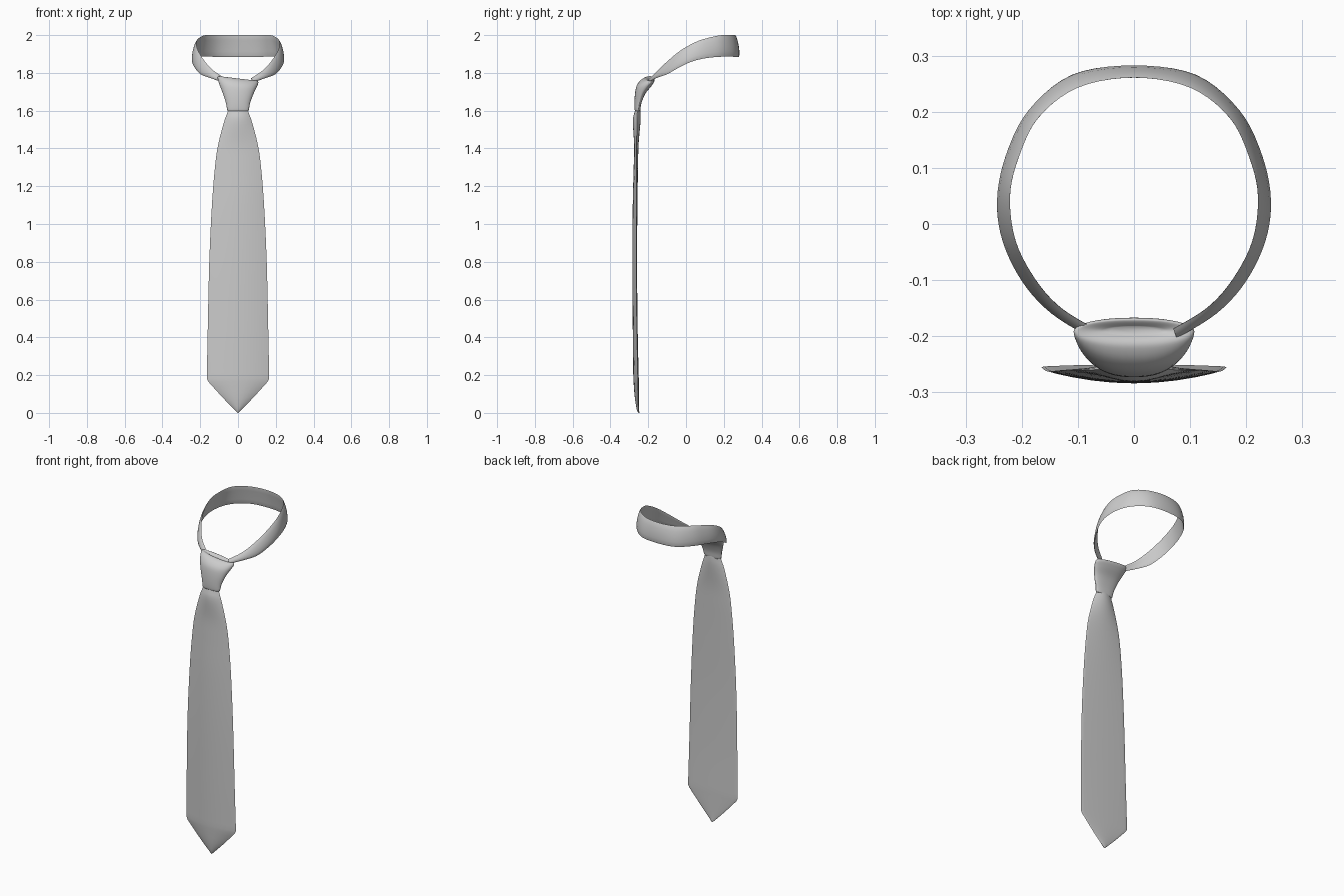
import bpy, bmesh, math

if "Cube" in bpy.data.objects:
    bpy.data.objects.remove(bpy.data.objects["Cube"])


def smooth_rows(rows, n):
    """Catmull-Rom interpolation through rows of numbers."""
    out = []
    for i in range(len(rows) - 1):
        a, b, c, d = (rows[max(0, min(len(rows) - 1, i + k))] for k in (-1, 0, 1, 2))
        for s in range(n):
            t = s / n
            out.append([0.5 * (2 * q + (r - p) * t + (2 * p - 5 * q + 4 * r - w) * t * t
                               + (3 * q - p - 3 * r + w) * t ** 3)
                        for p, q, r, w in zip(a, b, c, d)])
    return out + [list(rows[-1])]


def loft(name, rings, angle, closed=True):
    bm = bmesh.new()
    vs = [[bm.verts.new(p) for p in ring] for ring in rings]
    n = len(rings[0])
    for a, b in zip(vs, vs[1:]):
        for i in range(n if closed else n - 1):
            j = (i + 1) % n
            bm.faces.new((a[i], a[j], b[j], b[i]))
    if closed:
        bm.faces.new(vs[0])
        bm.faces.new(vs[-1])
    bmesh.ops.recalc_face_normals(bm, faces=bm.faces)
    me = bpy.data.meshes.new(name)
    bm.to_mesh(me)
    bm.free()
    ob = bpy.data.objects.new(name, me)
    bpy.context.collection.objects.link(ob)
    bpy.ops.object.select_all(action='DESELECT')
    ob.select_set(True)
    bpy.context.view_layer.objects.active = ob
    bpy.ops.object.shade_smooth_by_angle(angle=math.radians(angle))
    return ob


# Blade: z, half width, front y, edge y, back y
tip = [(0.0, 0.002, -0.252, -0.25, -0.248), (0.02, 0.022, -0.261, -0.252, -0.249),
       (0.08, 0.08, -0.271, -0.254, -0.25), (0.165, 0.157, -0.278, -0.255, -0.251)]
body = [(0.182, 0.165, -0.279, -0.255, -0.251), (0.45, 0.16, -0.282, -0.26, -0.257),
        (0.8, 0.152, -0.284, -0.263, -0.26), (1.1, 0.138, -0.282, -0.262, -0.258),
        (1.3, 0.122, -0.277, -0.261, -0.255), (1.42, 0.105, -0.275, -0.261, -0.252),
        (1.54, 0.074, -0.281, -0.26, -0.242), (1.59, 0.056, -0.273, -0.258, -0.241),
        (1.63, 0.044, -0.258, -0.254, -0.245)]
rings = []
for z, hw, yf, ye, yb in smooth_rows(tip, 3) + smooth_rows(body, 6):
    us = [math.cos(math.pi * k / 12) for k in range(13)]
    front = [(hw * u, ye + (yf - ye) * (1 - u * u), z) for u in us]
    back = [(hw * u, ye + 0.001 + (yb - ye) * (1 - u * u), z) for u in us[-2:0:-1]]
    rings.append(front + back)
loft("front_blade", rings, 50)

# Knot: z, half width, front y, side y, back y, sideways tilt
knot = [(1.598, 0.045, -0.263, -0.255, -0.247, 0), (1.601, 0.056, -0.271, -0.254, -0.242, 0),
        (1.64, 0.064, -0.273, -0.248, -0.236, -0.01), (1.69, 0.081, -0.27, -0.234, -0.215, -0.04),
        (1.73, 0.098, -0.262, -0.212, -0.184, -0.08), (1.756, 0.107, -0.244, -0.194, -0.168, -0.11),
        (1.769, 0.105, -0.222, -0.191, -0.169, -0.12), (1.769, 0.09, -0.208, -0.19, -0.174, -0.12),
        (1.76, 0.05, -0.197, -0.19, -0.183, -0.12)]
rings = []
for z, hw, yf, ys, yb, tilt in smooth_rows(knot, 4):
    ring = []
    for k in range(40):
        a = 2 * math.pi * k / 40
        c, s = math.cos(a), math.sin(a)
        x = hw * math.copysign(abs(c) ** 0.9, c)
        y = ys + (s * (yb - ys) if s > 0 else -s * (yf - ys))
        ring.append((x, y, z + tilt * x))
    rings.append(ring)
loft("knot", rings, 60)

# Neck band: upper edge xyz, lower edge xyz on the right half, back to front
half = [(0, 0.261, 2.0, 0, 0.28, 1.885), (0.1, 0.243, 2.0, 0.11, 0.264, 1.885),
        (0.17, 0.19, 2.0, 0.187, 0.2, 1.886), (0.205, 0.12, 1.986, 0.227, 0.12, 1.88),
        (0.221, 0.05, 1.963, 0.242, 0.04, 1.863), (0.211, -0.03, 1.918, 0.232, -0.03, 1.832),
        (0.175, -0.1, 1.86, 0.198, -0.1, 1.793), (0.13, -0.15, 1.812, 0.147, -0.155, 1.773),
        (0.07, -0.187, 1.772, 0.075, -0.2, 1.748)]
left = [(-r[0], r[1], r[2], -r[3], r[4], r[5]) for r in half[:0:-1]]
rings = []
for r in smooth_rows(left + half, 5):
    upper, lower = r[:3], r[3:]
    # closed lens-shaped section, bulging outward from the neck
    length = math.hypot(r[3], r[4]) or 1
    nx, ny = r[3] / length, r[4] / length
    ring = []
    for k in range(12):
        a = 2 * math.pi * k / 12
        t = 0.5 - 0.5 * math.cos(a)
        off = 0.005 * math.sin(a) + 0.004 * math.sin(a) ** 2
        p = [u + (v - u) * t for u, v in zip(upper, lower)]
        ring.append((p[0] + nx * off, p[1] + ny * off, p[2]))
    rings.append(ring)
loft("neck_band", rings, 60)
